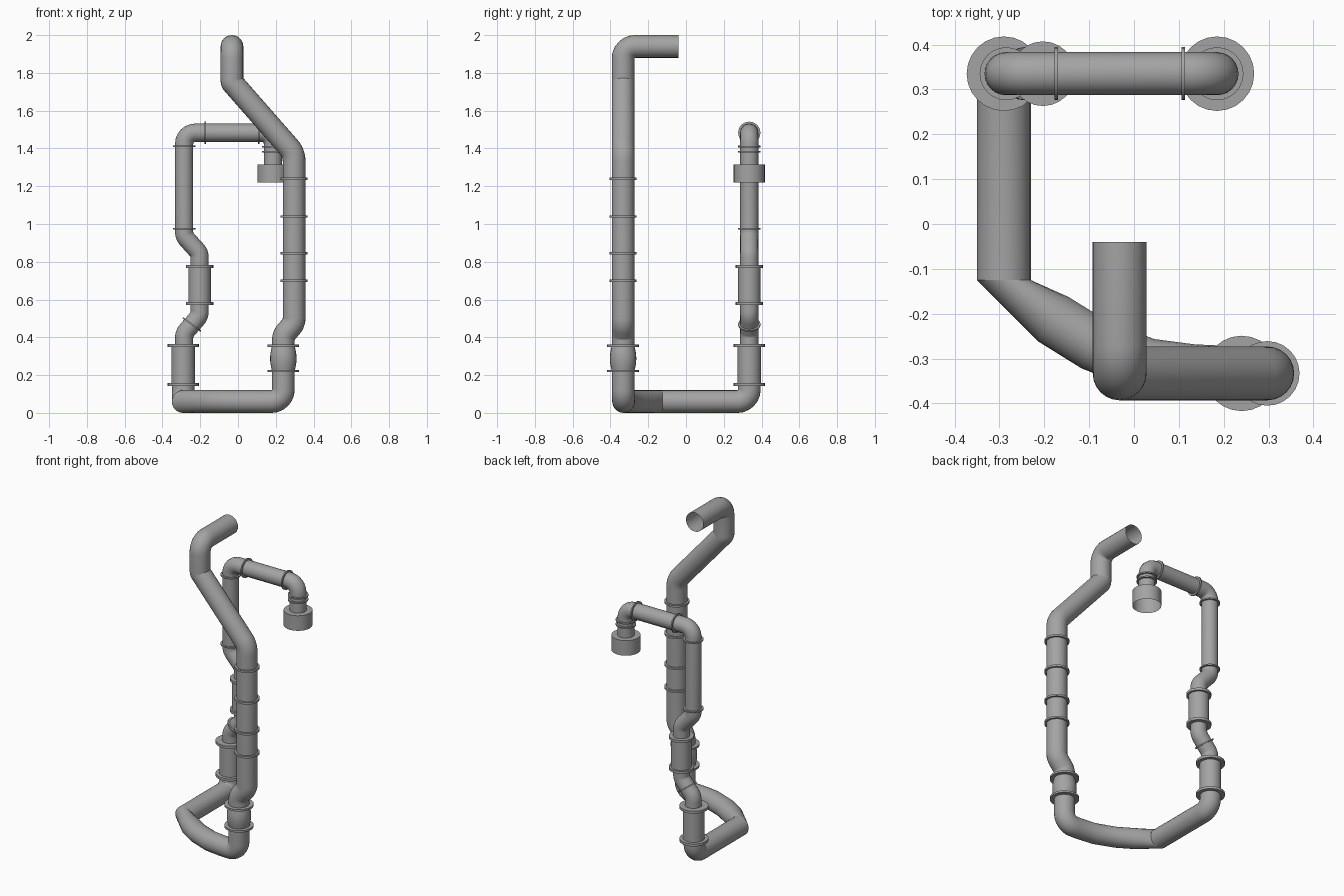
import bpy, bmesh, math
from mathutils import Vector

if "Cube" in bpy.data.objects:
    bpy.data.objects.remove(bpy.data.objects["Cube"], do_unlink=True)

SIDES = 24
FRONT_Y, BACK_Y = -0.333, 0.335
MAIN_R, THIN_R = 0.06, 0.048

grey = bpy.data.materials.new("pipe grey")
grey.use_nodes = True
colour = (0.37, 0.37, 0.37, 1)
grey.diffuse_color = colour
grey.node_tree.nodes["Principled BSDF"].inputs["Base Color"].default_value = colour
parts = []


def finish(bm, name):
    bmesh.ops.recalc_face_normals(bm, faces=bm.faces)
    mesh = bpy.data.meshes.new(name)
    bm.to_mesh(mesh)
    bm.free()
    mesh.materials.append(grey)
    obj = bpy.data.objects.new(name, mesh)
    bpy.context.collection.objects.link(obj)
    parts.append(obj)


def rounded(corners, steps=6):
    """Replace each (x, y, z, radius) corner with an arc."""
    pts = [Vector(c[:3]) for c in corners]
    path = [pts[0]]
    for i in range(1, len(pts) - 1):
        p, r = pts[i], corners[i][3]
        a, b = (pts[i - 1] - p).normalized(), (pts[i + 1] - p).normalized()
        half = a.angle(b) / 2
        if r == 0:
            path.append(p)
            continue
        start, end = p + a * (r / math.tan(half)), p + b * (r / math.tan(half))
        centre = p + (a + b).normalized() * (r / math.sin(half))
        u, v = (start - centre).normalized(), (end - centre).normalized()
        path += [centre + r * u.slerp(v, k / steps) for k in range(steps + 1)]
    return path + [pts[-1]]


def tube(name, corners, radius, end_axis=None):
    """Sweep an open round pipe with mitred joints; end_axis turns the last ring."""
    path = rounded(corners)
    dirs = [(b - a).normalized() for a, b in zip(path, path[1:])]
    u = dirs[0].orthogonal().normalized()
    v = dirs[0].cross(u)
    angles = [math.tau * k / SIDES for k in range(SIDES)]
    ring = [path[0] + radius * (u * math.cos(t) + v * math.sin(t)) for t in angles]
    bm = bmesh.new()
    old = [bm.verts.new(p) for p in ring]
    for i, d in enumerate(dirs):
        end = path[i + 1]
        last = i + 1 == len(dirs)
        n = d if last else d + dirs[i + 1]
        ring = [p + d * ((end - p).dot(n) / d.dot(n)) for p in ring]
        if last and end_axis:
            turn = d.rotation_difference(Vector(end_axis))
            ring = [end + turn @ (p - end) for p in ring]
        new = [bm.verts.new(p) for p in ring]
        for k in range(SIDES):
            j = (k + 1) % SIDES
            bm.faces.new((old[k], old[j], new[j], new[k]))
        old = new
    finish(bm, name)


def lathe(name, centre, axis, profile):
    """Turn a (radius, offset) profile about an axis."""
    rot = Vector((0, 0, 1)).rotation_difference(Vector(axis))
    bm = bmesh.new()
    rings = [[bm.verts.new(Vector(centre) + rot @ Vector(
        (r * math.cos(math.tau * k / SIDES), r * math.sin(math.tau * k / SIDES), h)))
        for k in range(SIDES)] for r, h in profile]
    for a, b in zip(rings, rings[1:]):
        for k in range(SIDES):
            j = (k + 1) % SIDES
            bm.faces.new((a[k], a[j], b[j], b[k]))
    finish(bm, name)


def flange(name, centre, radius, inner, axis=(0, 0, 1), h=0.006):
    lathe(name, centre, axis, [(inner, -h), (radius, -h), (radius, h), (inner, h)])


# Main pipe: open top end, front riser and curved base
tube("front_pipe", [
    (-0.032, -0.04, 1.94, 0), (-0.032, FRONT_Y, 1.94, 0.064),
    (-0.032, FRONT_Y, 1.75, 0.03), (0.297, FRONT_Y, 1.375, 0.11),
    (0.297, FRONT_Y, 0.475, 0.07), (0.24, FRONT_Y, 0.41, 0.07),
    (0.24, FRONT_Y, 0.06, 0.064), (0.13, -0.328, 0.06, 0),
    (0.03, -0.315, 0.06, 0), (-0.09, -0.268, 0.06, 0), (-0.18, -0.212, 0.06, 0),
    (-0.29, -0.125, 0.06, 0)], MAIN_R, end_axis=(0, 1, 0))

# Base run to the back, turning up into the back riser
tube("base_pipe", [
    (-0.29, -0.125, 0.06, 0), (-0.29, BACK_Y, 0.06, 0.064),
    (-0.29, BACK_Y, 0.16, 0)], MAIN_R)

# Collars on the front riser
for i, z in enumerate((0.70, 0.845, 1.04, 1.24)):
    flange(f"front_collar_{i + 1}", (0.297, FRONT_Y, z), 0.072, 0.055)

# Bulged coupling low on the front riser
lathe("bulged_coupling", (0.24, FRONT_Y, 0.288), (0, 0, 1),
      [(0.06 + 0.01 * math.cos(t * math.pi / 8), t * 0.0165) for t in range(-4, 5)])
for side, z in (("lower", 0.222), ("upper", 0.355)):
    flange(f"coupling_{side}_flange", (0.24, FRONT_Y, z), 0.084, 0.05)

# Thin pipe: back riser with two jogs, top run and outlet
tube("thin_pipe", [
    (-0.285, BACK_Y, 0.34, 0), (-0.285, BACK_Y, 0.42, 0.06),
    (-0.203, BACK_Y, 0.515, 0.06), (-0.203, BACK_Y, 0.845, 0.06),
    (-0.285, BACK_Y, 0.935, 0.06), (-0.285, BACK_Y, 1.483, 0.058),
    (0.185, BACK_Y, 1.483, 0.058), (0.185, BACK_Y, 1.31, 0)], THIN_R)

# Wide sleeves with end flanges on the back riser
for name, x, low, high, r, fr in (("lower", -0.29, 0.15, 0.357, 0.062, 0.083),
                                  ("middle", -0.203, 0.58, 0.775, 0.06, 0.072)):
    lathe(f"{name}_sleeve", (x, BACK_Y, low), (0, 0, 1),
          [(0.04, 0), (r, 0), (r, high - low), (0.04, high - low)])
    for end, z in (("bottom", low), ("top", high)):
        flange(f"{name}_sleeve_{end}_flange", (x, BACK_Y, z), fr, 0.045, h=0.008)

# Narrow collars on the thin pipe
for i, (x, z, axis) in enumerate((
        (-0.244, 0.468, (0.6, 0, 0.8)), (-0.285, 0.975, (0, 0, 1)),
        (-0.285, 1.412, (0, 0, 1)), (-0.173, 1.483, (1, 0, 0)),
        (0.11, 1.483, (1, 0, 0)), (0.185, 1.41, (0, 0, 1)),
        (0.185, 1.382, (0, 0, 1)))):
    flange(f"thin_collar_{i + 1}", (x, BACK_Y, z), 0.059, 0.044, axis, 0.004)

# Outlet cup, open below
lathe("outlet_cup", (0.185, BACK_Y, 1.22), (0, 0, 1),
      [(0.083, 0), (0.083, 0.095), (0.046, 0.095)])

# Smooth shading with crisp rims
bpy.ops.object.select_all(action="DESELECT")
for obj in parts:
    obj.select_set(True)
bpy.context.view_layer.objects.active = parts[0]
bpy.ops.object.shade_smooth_by_angle(angle=math.radians(30))
